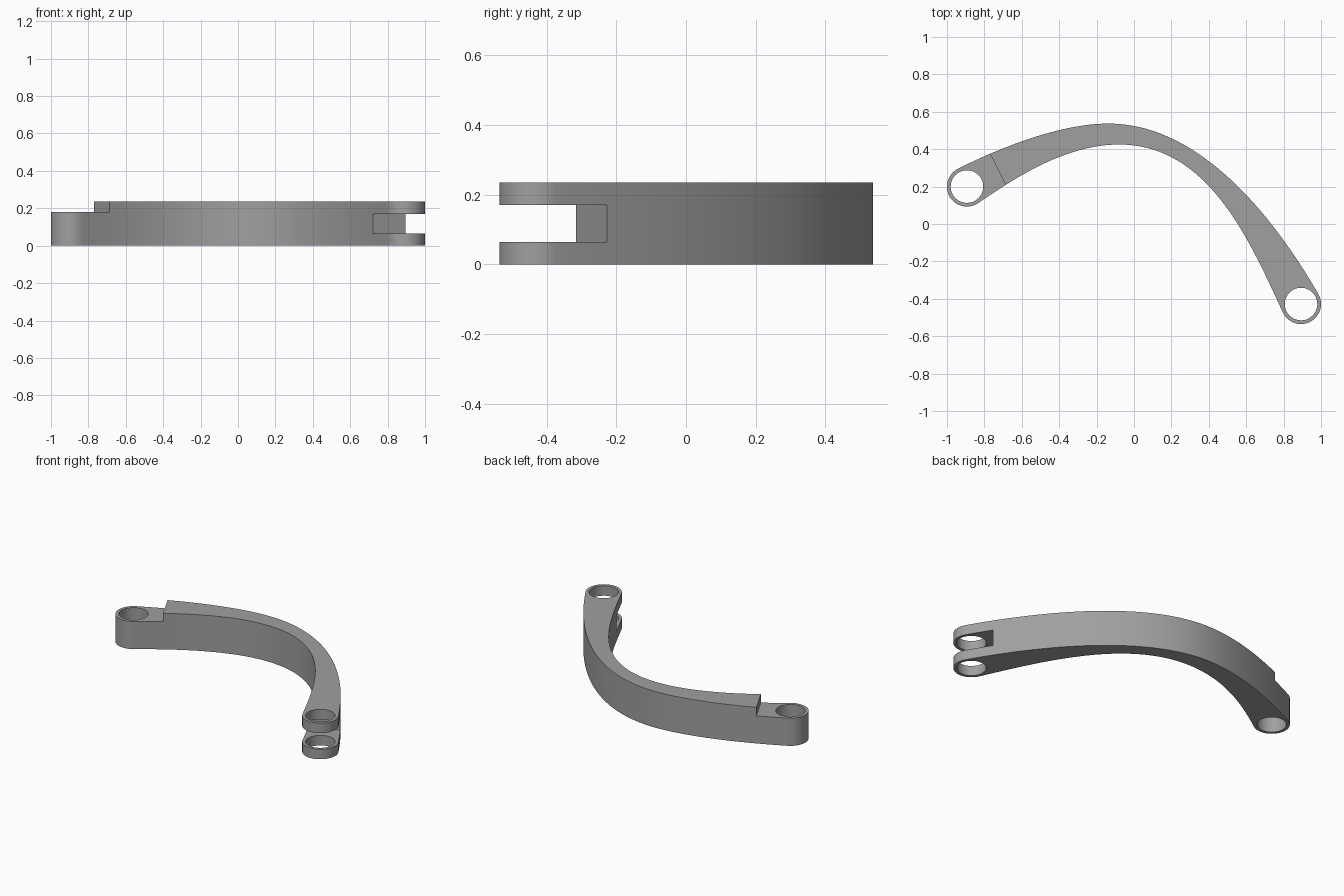
import bpy, bmesh, math
from mathutils import Vector, Matrix
from mathutils.geometry import interpolate_bezier

if "Cube" in bpy.data.objects:
    bpy.data.objects.remove(bpy.data.objects["Cube"])

H = 0.235                      # bar height
R, HOLE = 0.107, 0.087         # boss and bore radii
LEFT, RIGHT = Vector((-0.893, 0.2)), Vector((0.893, -0.428))

grey = bpy.data.materials.new("mid_grey")
grey.diffuse_color = (0.35, 0.35, 0.35, 1)
grey.use_nodes = True
grey.node_tree.nodes["Principled BSDF"].inputs["Base Color"].default_value = grey.diffuse_color


def prism(name, points, z0, z1):
    """Extrude a flat outline from z0 to z1."""
    bm = bmesh.new()
    face = bm.faces.new([bm.verts.new((p[0], p[1], z0)) for p in points])
    top = bmesh.ops.extrude_face_region(bm, geom=[face])["geom"]
    bmesh.ops.translate(bm, vec=(0, 0, z1 - z0),
                        verts=[v for v in top if isinstance(v, bmesh.types.BMVert)])
    bmesh.ops.recalc_face_normals(bm, faces=bm.faces)
    mesh = bpy.data.meshes.new(name)
    bm.to_mesh(mesh)
    bm.free()
    mesh.materials.append(grey)
    obj = bpy.data.objects.new(name, mesh)
    bpy.context.collection.objects.link(obj)
    return obj


def arc(centre, radius, start, end, n):
    angles = [math.radians(start + (end - start) * i / n) for i in range(n + 1)]
    return [centre + radius * Vector((math.cos(a), math.sin(a))) for a in angles]


def side(start, start_dir, h0, h1, peak, h2, h3, end, end_dir):
    """Curved flank: two joined curves meeting level at the peak."""
    flat = Vector((1, 0))
    d0, d1 = Vector(start_dir).normalized(), Vector(end_dir).normalized()
    p = Vector(peak)
    a = interpolate_bezier(start, start + d0 * h0, p - flat * h1, p, 24)
    b = interpolate_bezier(p, p + flat * h2, end - d1 * h3, end, 36)
    return [Vector(v[:2]) for v in a + b[1:]]


def block(name, corner, along, across, z0, z1):
    """Box starting at a wall centre and running on along a direction."""
    d = Vector(along).normalized()
    n = Vector((-d.y, d.x)) * across
    c = Vector(corner)
    return prism(name, [c + n, c - n, c - n + d * 0.5, c + n + d * 0.5], z0, z1)


# Bar outline: outer flank, right boss, inner flank, left boss
right_arc = arc(RIGHT, R, 30, -155, 32)
left_arc = arc(LEFT, R, -55, -243.4, 32)
outer = side(left_arc[-1], (2, 1), 0.27, 0.25, (-0.136, 0.537),
             0.5, 0.45, right_arc[0], (0.5, -0.866))
inner = side(left_arc[0], (0.82, 0.57), 0.27, 0.27, (-0.08, 0.425),
             0.48, 0.42, right_arc[-1], (0.42, -0.907))
outline = outer + right_arc[1:-1] + inner[::-1] + left_arc[1:-1]
bar = prism("curved_link_arm", outline, 0, H)

# Cutters: two bores, the lowered left end and the fork slot
cutters = [
    prism("left_bore", arc(LEFT, HOLE, 0, 360, 48)[:-1], -0.1, H + 0.1),
    prism("right_bore", arc(RIGHT, HOLE, 0, 360, 48)[:-1], -0.1, H + 0.1),
    block("left_step", (-0.73, 0.296), (-2, -1), 0.3, 0.18, H + 0.1),
    block("fork_slot", (0.8125, -0.27), (0.457, -0.889), 0.3, 0.065, 0.17),
]
bpy.context.view_layer.objects.active = bar
bar.select_set(True)
for cutter in cutters:
    cutter.hide_render = True
    mod = bar.modifiers.new(cutter.name, "BOOLEAN")
    mod.operation, mod.solver, mod.object = "DIFFERENCE", "EXACT", cutter
    bpy.ops.object.modifier_apply(modifier=mod.name)
for cutter in cutters:
    bpy.data.objects.remove(cutter)

# Smooth flanks and bores, sharp rims
bpy.ops.object.shade_smooth_by_angle(angle=math.radians(30))
